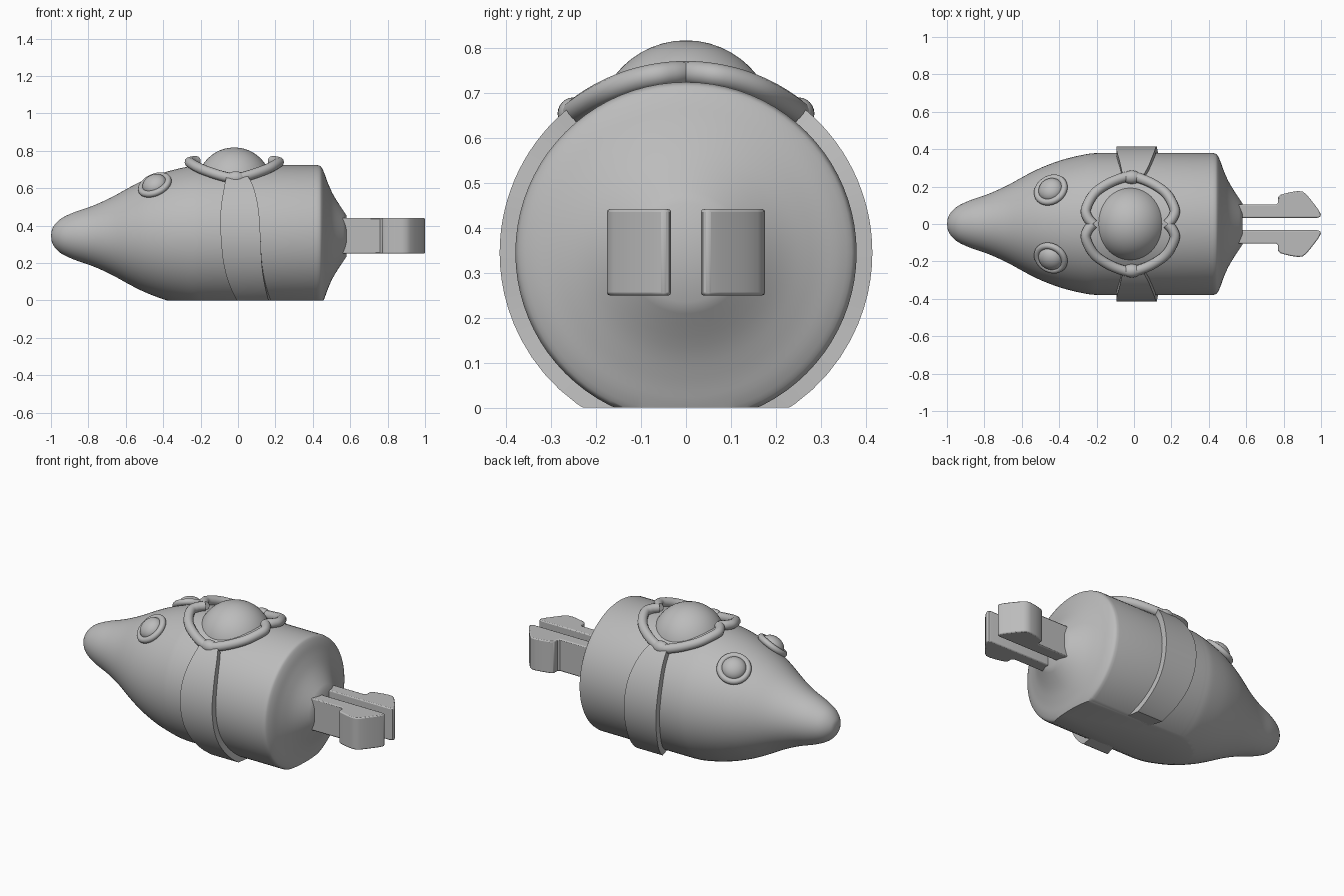
import bpy, bmesh, math
from mathutils import Vector

cube = bpy.data.objects.get("Cube")
if cube:
    bpy.data.objects.remove(cube, do_unlink=True)

AXIS_Z = 0.345      # height of the hull's centre line
grey = bpy.data.materials.new("plain grey")
grey.use_nodes = True
grey.diffuse_color = (0.5, 0.5, 0.5, 1)
grey.node_tree.nodes["Principled BSDF"].inputs["Base Color"].default_value = (0.5, 0.5, 0.5, 1)


def smooth_path(points, steps=6):
    """Catmull-Rom curve through the control points."""
    p = [Vector(q) for q in points]
    p = [2 * p[0] - p[1]] + p + [2 * p[-1] - p[-2]]
    out = []
    for a, b, c, d in zip(p, p[1:], p[2:], p[3:]):
        for i in range(steps):
            t = i / steps
            out.append(0.5 * (2 * b + (c - a) * t + (2 * a - 5 * b + 4 * c - d) * t * t
                              + (3 * b - a - 3 * c + d) * t ** 3))
    return out + [p[-2]]


def finish(obj, angle=35):
    if not obj.data.materials:
        obj.data.materials.append(grey)
    bpy.ops.object.select_all(action='DESELECT')
    obj.select_set(True)
    bpy.context.view_layer.objects.active = obj
    bpy.ops.object.shade_smooth_by_angle(angle=math.radians(angle))
    return obj


def from_bmesh(name, bm, angle=35):
    bmesh.ops.recalc_face_normals(bm, faces=bm.faces)
    mesh = bpy.data.meshes.new(name)
    bm.to_mesh(mesh)
    bm.free()
    obj = bpy.data.objects.new(name, mesh)
    bpy.context.collection.objects.link(obj)
    return finish(obj, angle)


def cut_floor(bm):
    """Slice off everything below the ground and close the cut."""
    bmesh.ops.bisect_plane(bm, geom=bm.verts[:] + bm.edges[:] + bm.faces[:],
                           plane_co=(0, 0, 0), plane_no=(0, 0, 1), clear_inner=True)
    bmesh.ops.holes_fill(bm, edges=[e for e in bm.edges if e.is_boundary], sides=0)


# Hull: turned profile with a pointed nose and a hollowed tail cone
nose = smooth_path([(-1, 0, 0), (-0.99, 0.045, 0), (-0.95, 0.09, 0), (-0.88, 0.125, 0),
                    (-0.78, 0.16, 0), (-0.68, 0.205, 0), (-0.57, 0.265, 0), (-0.48, 0.308, 0),
                    (-0.37, 0.347, 0), (-0.25, 0.374, 0), (-0.18, 0.38, 0)])
rear = smooth_path([(0.42, 0.38, 0), (0.44, 0.374, 0), (0.452, 0.358, 0)], 3)
cone = smooth_path([(0.462, 0.335, 0), (0.482, 0.28, 0), (0.515, 0.21, 0), (0.58, 0.11, 0)], 4)
bm = bmesh.new()
ring = [bm.verts.new((p.x, 0, AXIS_Z + p.y)) for p in nose + rear + cone + [Vector((0.58, 0, 0))]]
edges = [bm.edges.new(pair) for pair in zip(ring, ring[1:])]
bmesh.ops.spin(bm, geom=ring + edges, cent=(0, 0, AXIS_Z), axis=(1, 0, 0),
               angle=math.tau, steps=80, use_duplicate=False)
bmesh.ops.remove_doubles(bm, verts=bm.verts, dist=0.0005)
cut_floor(bm)
from_bmesh("hull", bm)

# Canopy dome
bpy.ops.mesh.primitive_uv_sphere_add(segments=48, ring_count=24, radius=0.2,
                                     location=(-0.02, 0, 0.618))
dome = bpy.context.object
dome.name = "canopy_dome"
finish(dome, 60)

for side, label in ((1, "left"), (-1, "right")):
    # Strap hugging the hull: angle from the top, front edge, rear edge
    bm = bmesh.new()
    rows = []
    for phi, x0, x1 in smooth_path([(40, -0.062, 0.055), (52, -0.075, 0.085), (70, -0.092, 0.11),
                                    (90, -0.092, 0.12), (118, -0.067, 0.132), (158, 0.02, 0.178)]):
        s, c = math.sin(math.radians(phi)), math.cos(math.radians(phi))
        rows.append([bm.verts.new((x, side * r * s, AXIS_Z + r * c))
                     for x, r in ((x0, 0.365), (x0, 0.415), (x1, 0.415), (x1, 0.365))])
    bm.faces.new(rows[0])
    for a, b in zip(rows, rows[1:]):
        for i in range(4):
            bm.faces.new((a[i], a[i - 1], b[i - 1], b[i]))
    cut_floor(bm)
    from_bmesh(label + "_strap", bm)

    # Half of the lobed canopy frame, wrapped over the hull
    half = [(0.2, 0), (0.228, 0.035), (0.237, 0.08), (0.195, 0.16), (0.12, 0.215), (0.03, 0.25)]
    loop = half + [(-x, y) for x, y in reversed(half)]
    curve = bpy.data.curves.new(label + "_canopy_frame", 'CURVE')
    curve.dimensions = '3D'
    curve.bevel_depth = 0.027
    curve.bevel_resolution = 4
    curve.use_fill_caps = True
    path = smooth_path([(x - 0.02, side * y, 0) for x, y in loop])
    spline = curve.splines.new('POLY')
    spline.points.add(len(path) - 1)
    for point, p in zip(spline.points, path):
        point.co = (p.x, p.y, AXIS_Z + math.sqrt(0.4 ** 2 - p.y ** 2), 1)
    frame = bpy.data.objects.new(label + "_canopy_frame", curve)
    bpy.context.collection.objects.link(frame)
    bpy.ops.object.select_all(action='DESELECT')
    frame.select_set(True)
    bpy.context.view_layer.objects.active = frame
    bpy.ops.object.convert(target='MESH')
    finish(bpy.context.object, 50)

    # Knob where the frame meets the strap
    bpy.ops.mesh.primitive_uv_sphere_add(segments=24, ring_count=12, radius=0.036,
                                         location=(-0.012, side * 0.25, 0.655))
    knob = bpy.context.object
    knob.name = label + "_frame_knob"
    knob.scale.x = 1.4
    finish(knob, 60)

    # Eye: shallow dome in a rim, facing out of the hull
    phi = math.radians(35)
    normal = Vector((-0.38, side * math.sin(phi), math.cos(phi)))
    turn = normal.to_track_quat('Z', 'Y').to_euler()
    centre = Vector((-0.445, side * 0.182, 0.618))
    bpy.ops.mesh.primitive_torus_add(major_radius=0.077, minor_radius=0.018, major_segments=40,
                                     minor_segments=12, location=centre, rotation=turn)
    rim = bpy.context.object
    rim.name = label + "_eye_rim"
    finish(rim, 60)
    bpy.ops.mesh.primitive_uv_sphere_add(segments=32, ring_count=16, radius=0.068,
                                         location=centre, rotation=turn)
    eye = bpy.context.object
    eye.name = label + "_eye"
    eye.scale.z = 0.75
    finish(eye, 60)

    # Tail prong: flat outline with a flared tip, drawn from above
    bm = bmesh.new()
    outline = [(0.5, 0.033), (0.98, 0.033), (0.995, 0.038), (1.0, 0.05), (0.985, 0.078),
               (0.945, 0.13), (0.92, 0.16), (0.9, 0.174), (0.875, 0.176), (0.835, 0.17),
               (0.785, 0.157), (0.77, 0.145), (0.77, 0.115), (0.76, 0.105), (0.5, 0.105)]
    base = bm.faces.new([bm.verts.new((x, side * y, 0.25)) for x, y in outline])
    top = bmesh.ops.extrude_face_region(bm, geom=[base])["geom"]
    bmesh.ops.translate(bm, verts=[v for v in top if isinstance(v, bmesh.types.BMVert)],
                        vec=(0, 0, 0.192))
    prong = from_bmesh(label + "_tail_prong", bm)
    bevel = prong.modifiers.new("soft_edges", 'BEVEL')
    bevel.width = 0.006
    bevel.segments = 2
    bevel.angle_limit = math.radians(50)
